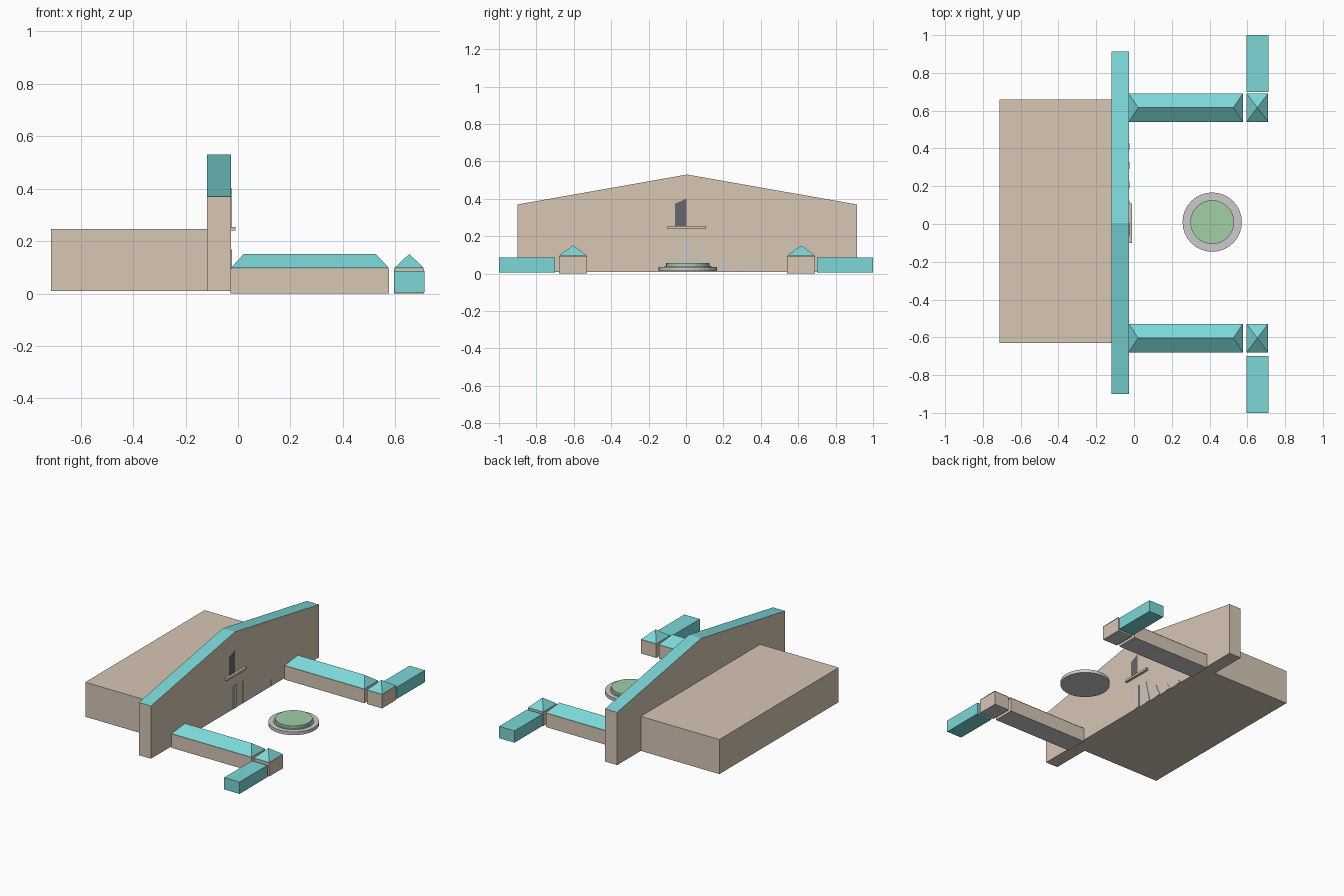
import bpy, bmesh

if "Cube" in bpy.data.objects:
    bpy.data.objects.remove(bpy.data.objects["Cube"])


def material(name, rgb):
    m = bpy.data.materials.new(name)
    m.diffuse_color = (*rgb, 1)
    m.use_nodes = True
    m.node_tree.nodes["Principled BSDF"].inputs["Base Color"].default_value = m.diffuse_color
    return m


TAN = material("tan_stone", (0.68, 0.57, 0.46))
TEAL = material("teal_roof", (0.2, 0.68, 0.68))
GREEN = material("green_water", (0.36, 0.62, 0.39))
GREY = material("grey_stone", (0.58, 0.58, 0.58))
DARK = material("dark_glass", (0.13, 0.14, 0.15))
YC = 0.006  # symmetry line of the building


def finish(name, bm, *mats):
    bmesh.ops.recalc_face_normals(bm, faces=bm.faces)
    me = bpy.data.meshes.new(name)
    bm.to_mesh(me)
    bm.free()
    for m in mats:
        me.materials.append(m)
    ob = bpy.data.objects.new(name, me)
    bpy.context.collection.objects.link(ob)
    return ob


def prism(name, profile, x0, x1, *mats):
    """Extrude a (y, z) profile from x0 to x1."""
    bm = bmesh.new()
    face = bm.faces.new([bm.verts.new((x0, y, z)) for y, z in profile])
    new = bmesh.ops.extrude_face_region(bm, geom=[face])["geom"]
    verts = [v for v in new if isinstance(v, bmesh.types.BMVert)]
    bmesh.ops.translate(bm, verts=verts, vec=(x1 - x0, 0, 0))
    return finish(name, bm, *mats)


def box(name, x0, x1, y0, y1, z0, z1, *mats):
    return prism(name, [(y0, z0), (y1, z0), (y1, z1), (y0, z1)], x0, x1, *mats)


def hip_roof(name, x0, x1, y0, y1, z0, z1, inset):
    """Hipped roof; becomes a pyramid when inset is half the length."""
    bm = bmesh.new()
    a, b, c, d = [bm.verts.new((x, y, z0)) for x, y in
                  ((x0, y0), (x1, y0), (x1, y1), (x0, y1))]
    ym = (y0 + y1) / 2
    e = bm.verts.new((x0 + inset, ym, z1))
    f = bm.verts.new((x1 - inset, ym, z1))
    for vs in ((a, b, f, e), (b, c, f), (c, d, e, f), (d, a, e), (d, c, b, a)):
        bm.faces.new(vs)
    bmesh.ops.remove_doubles(bm, verts=bm.verts, dist=1e-5)
    return finish(name, bm, TEAL)


def paint(ob, slot, test):
    for p in ob.data.polygons:
        if test(p.normal):
            p.material_index = slot


def disc(name, r, z0, z1, mat):
    bm = bmesh.new()
    bmesh.ops.create_cone(bm, cap_ends=True, segments=32, radius1=r, radius2=r, depth=z1 - z0)
    ob = finish(name, bm, mat)
    ob.location = (0.414, 0.01, (z0 + z1) / 2)


# Rear hall and tall gabled front wall with teal top
box("rear_hall", -0.713, -0.119, -0.63, 0.658, 0.01, 0.246, TAN)
wall = prism("gable_wall", [(YC - 0.907, 0.01), (YC + 0.907, 0.01), (YC + 0.907, 0.37),
                            (YC, 0.53), (YC - 0.907, 0.37)], -0.119, -0.027, TAN, TEAL)
paint(wall, 1, lambda n: n.z > 0.5)

# Side wings, end pavilions and low outer blocks, both sides
for s, side in ((1, "left"), (-1, "right")):
    y0, y1 = sorted((YC + s * 0.535, YC + s * 0.685))
    for part, x0, x1, inset in (("wing", -0.028, 0.576, 0.05), ("pavilion", 0.596, 0.71, 0.057)):
        body = box(f"{part}_{side}", x0, x1, y0, y1, 0, 0.095, TAN, GREY)
        paint(body, 1, lambda n: n.z < -0.5)
        hip_roof(f"{part}_roof_{side}", x0, x1, y0, y1, 0.097, 0.151, inset)
    y0, y1 = sorted((s * 0.7, s * 1.0))
    box(f"outer_block_{side}", 0.596, 0.712, y0, y1, 0.005, 0.086, TEAL)

# Balcony with slanted dark doorway
box("balcony", -0.03, -0.01, -0.10, 0.108, 0.24, 0.255, TAN)
prism("balcony_door", [(-0.06, 0.255), (0.004, 0.255), (0.004, 0.403), (-0.06, 0.373)],
      -0.03, -0.025, DARK)

# Central doorway post and descending pointed fins along the wall
box("door_post", -0.03, -0.022, -0.014, 0.02, 0.012, 0.168, GREY)
for y, top in ((0.088, 0.168), (0.187, 0.1), (0.29, 0.07), (0.392, 0.058)):
    prism("wall_fin", [(y, 0.012), (y + 0.037, 0.012), (y, top)], -0.03, -0.024, GREY)

# Round fountain
disc("fountain_base", 0.157, 0.014, 0.036, GREY)
disc("fountain_rim", 0.125, 0.036, 0.041, GREY)
disc("fountain_pool", 0.116, 0.041, 0.058, GREEN)
